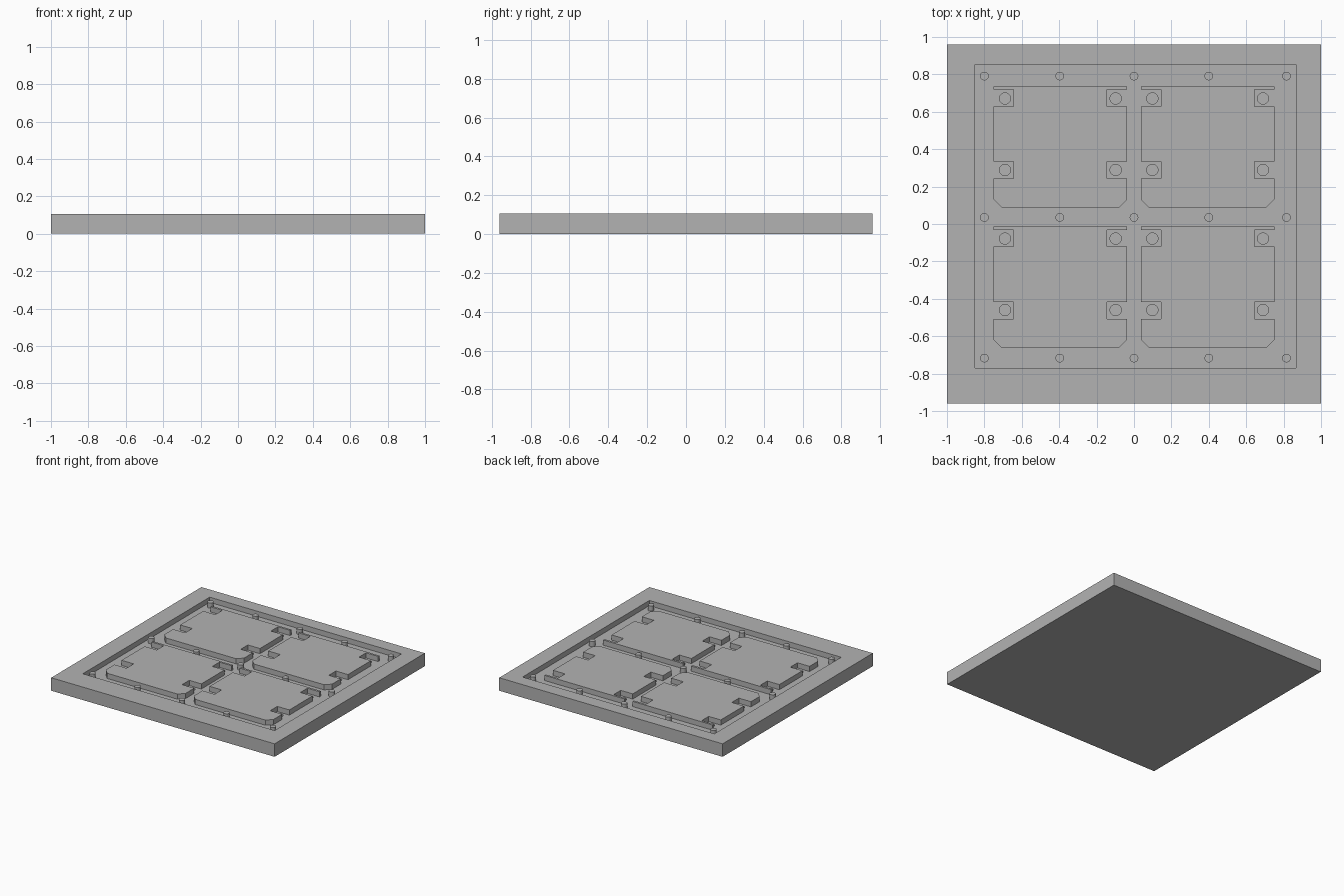
import bpy
import bmesh
from math import cos, sin, tau

cube = bpy.data.objects.get("Cube")
if cube:
    bpy.data.objects.remove(cube, do_unlink=True)

TOP, FLOOR, SINK = 0.105, 0.063, 0.005
ROW_PITCH = 0.749

grey = bpy.data.materials.new("plain grey")
grey.use_nodes = True
colour = (0.45, 0.45, 0.45, 1)
grey.diffuse_color = colour
grey.node_tree.nodes["Principled BSDF"].inputs["Base Color"].default_value = colour


def prism(name, outlines, z0, z1):
    """Extrude one or more closed outlines from z0 to z1."""
    bm = bmesh.new()
    for outline in outlines:
        face = bm.faces.new([bm.verts.new((x, y, z0)) for x, y in outline])
        top = bmesh.ops.extrude_face_region(bm, geom=[face])["geom"]
        moved = [v for v in top if isinstance(v, bmesh.types.BMVert)]
        bmesh.ops.translate(bm, verts=moved, vec=(0, 0, z1 - z0))
    bmesh.ops.recalc_face_normals(bm, faces=bm.faces)
    mesh = bpy.data.meshes.new(name)
    bm.to_mesh(mesh)
    bm.free()
    mesh.materials.append(grey)
    obj = bpy.data.objects.new(name, mesh)
    bpy.context.scene.collection.objects.link(obj)
    return obj


def rectangle(x0, x1, y0, y1):
    return [(x0, y0), (x1, y0), (x1, y1), (x0, y1)]


def circle(cx, cy, r, n=32):
    return [(cx + r * cos(tau * i / n), cy + r * sin(tau * i / n)) for i in range(n)]


def cut(target, cutter):
    """Subtract the cutter and remove it afterwards."""
    cutter.hide_render = True
    mod = target.modifiers.new("cut", "BOOLEAN")
    mod.operation = "DIFFERENCE"
    mod.solver = "EXACT"
    mod.object = cutter
    bpy.context.view_layer.objects.active = target
    bpy.ops.object.modifier_apply(modifier=mod.name)
    bpy.data.objects.remove(cutter, do_unlink=True)


# Block with a wide shallow pocket
block = prism("mould_block", [rectangle(-1, 1, -0.96, 0.96)], 0, TOP)
cut(block, prism("pocket_cutter", [rectangle(-0.85, 0.867, -0.77, 0.852)], FLOOR, TOP + 0.1))

# Blind holes in the floor, inside the island notches
holes = [circle(sx * x, y - row * ROW_PITCH, 0.03)
         for row in (0, 1) for sx in (-1, 1)
         for x in (0.098, 0.69) for y in (0.289, 0.671)]
cut(block, prism("hole_cutter", holes, FLOOR - 0.02, TOP))

# Island half outline as (distance from the island centre line, y)
half = [(0.314, 0.088), (0.357, 0.131), (0.357, 0.242), (0.249, 0.242),
        (0.249, 0.333), (0.357, 0.333), (0.357, 0.628), (0.249, 0.628),
        (0.249, 0.718), (0.357, 0.718), (0.357, 0.735)]
outline = half + [(-x, y) for x, y in reversed(half)]

# Four notched islands
for row, row_name in enumerate(("back", "front")):
    for side, side_name in ((-1, "right"), (1, "left")):
        points = [(x + side * 0.394, y - row * ROW_PITCH) for x, y in outline]
        prism(f"{row_name}_{side_name}_island", [points], FLOOR - SINK, TOP)

# Locating pegs round the rim and along the middle
for row, y in enumerate((-0.717, 0.035, 0.791)):
    for col, x in enumerate((-0.8, -0.397, 0, 0.4, 0.815)):
        prism(f"peg_{row + 1}_{col + 1}", [circle(x, y, 0.023)], FLOOR - SINK, TOP)
